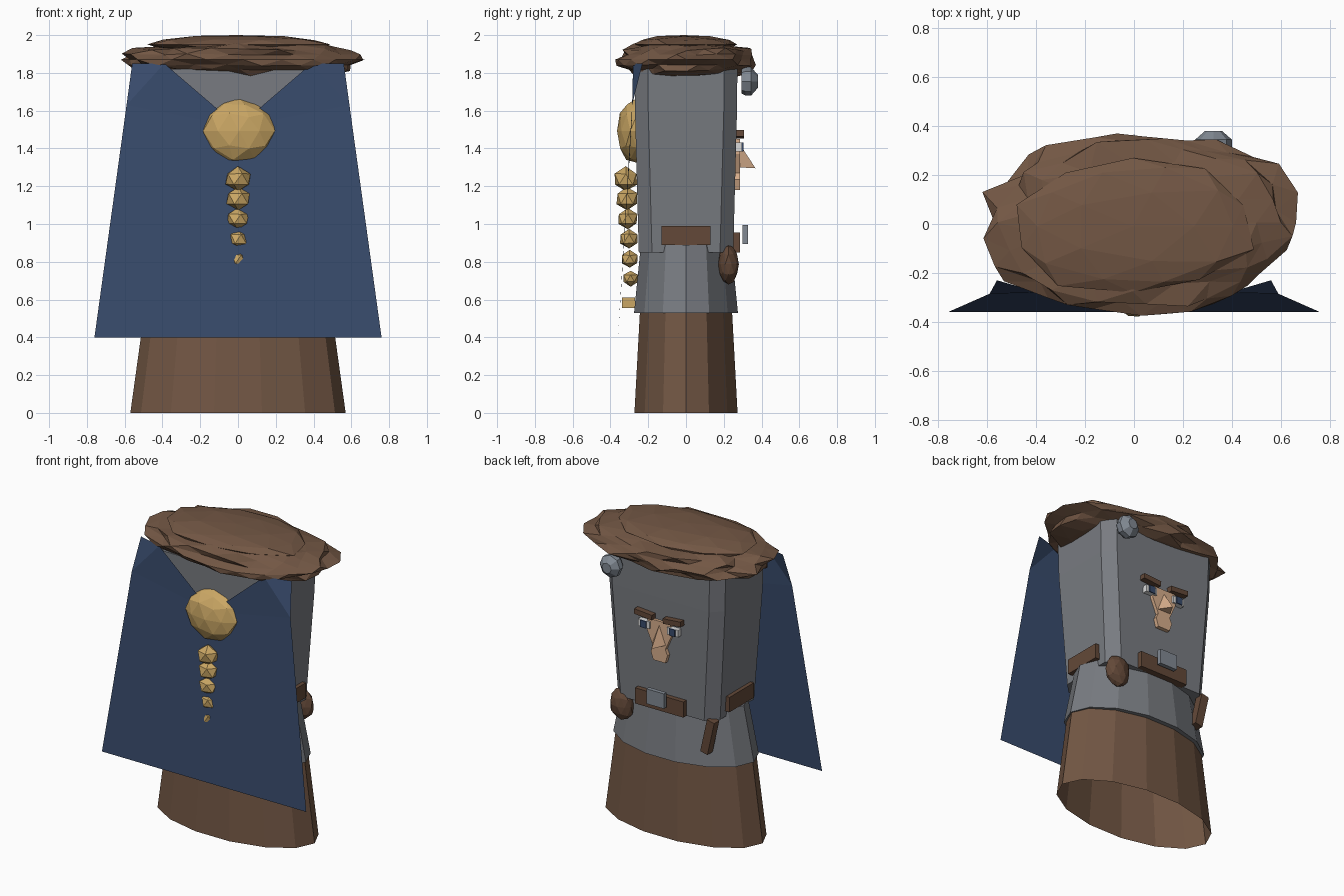
import bpy, bmesh, math, random
from mathutils import Vector, Matrix

cube = bpy.data.objects.get("Cube")
if cube:
    bpy.data.objects.remove(cube, do_unlink=True)


def material(name, rgb):
    m = bpy.data.materials.new(name)
    m.use_nodes = True
    m.diffuse_color = (*rgb, 1)
    m.node_tree.nodes["Principled BSDF"].inputs["Base Color"].default_value = (*rgb, 1)
    return m


BROWN = material("warm brown", (0.17, 0.095, 0.058))
DARK = material("dark brown", (0.125, 0.066, 0.04))
GREY = material("steel grey", (0.19, 0.2, 0.22))
METAL = material("metal", (0.22, 0.25, 0.29))
BLUE = material("navy cloth", (0.04, 0.07, 0.15))
GOLD = material("golden hair", (0.6, 0.39, 0.13))
SKIN = material("skin", (0.68, 0.42, 0.26))
WHITE = material("eye white", (0.7, 0.7, 0.7))


def finish(name, bm, mat, normals=True):
    if normals:
        bmesh.ops.recalc_face_normals(bm, faces=bm.faces)
    mesh = bpy.data.meshes.new(name)
    bm.to_mesh(mesh)
    bm.free()
    mesh.materials.append(mat)
    ob = bpy.data.objects.new(name, mesh)
    bpy.context.collection.objects.link(ob)
    return ob


def loft(name, rings, mat, caps=True):
    """Skin a list of equally long point rings."""
    bm = bmesh.new()
    rows = [[bm.verts.new(p) for p in ring] for ring in rings]
    n = len(rows[0])
    for a, b in zip(rows, rows[1:]):
        for i in range(n):
            j = (i + 1) % n
            bm.faces.new((a[i], a[j], b[j], b[i]))
    if caps:
        bm.faces.new(rows[0])
        bm.faces.new(rows[-1])
    return finish(name, bm, mat)


def ellipse(rx, ry, z, n=14):
    return [(rx * math.cos(math.tau * i / n), ry * math.sin(math.tau * i / n), z)
            for i in range(n)]


def chamfered(hx, hy, z, cut=0.07):
    quarter = [(hx, hy - cut), (hx - cut, hy)]
    pts = quarter + [(-x, y) for x, y in reversed(quarter)]
    pts += [(-x, -y) for x, y in pts]
    return [(x, y, z) for x, y in pts]


def box(name, lo, hi, mat, lean=0.0):
    lo, hi = Vector(lo), Vector(hi)
    size = hi - lo
    bm = bmesh.new()
    bmesh.ops.create_cube(bm, size=1, matrix=Matrix.Translation((lo + hi) / 2)
                          @ Matrix.Rotation(lean, 4, 'Y') @ Matrix.Diagonal((*size, 1)))
    return finish(name, bm, mat)


def blob(name, lo, hi, mat, detail=2, rough=0.1, seed=1):
    """Faceted, uneven ball fitted to a bounding box."""
    rng = random.Random(seed)
    bm = bmesh.new()
    bmesh.ops.create_icosphere(bm, subdivisions=detail, radius=1)
    for v in bm.verts:
        v.co *= 1 + rng.uniform(-rough, rough)
    for k in range(3):
        a = min(v.co[k] for v in bm.verts)
        b = max(v.co[k] for v in bm.verts)
        for v in bm.verts:
            v.co[k] = lo[k] + (v.co[k] - a) / (b - a) * (hi[k] - lo[k])
    return finish(name, bm, mat)


def prism(name, outline, y0, y1, mat):
    """Outline in x, z extruded along y."""
    return loft(name, [[(x, y, z) for x, z in outline] for y in (y0, y1)], mat)


# Robe, tunic skirt and torso
loft("robe", [ellipse(0.57, 0.28, 0), ellipse(0.495, 0.25, 0.54)], BROWN, caps=False)
loft("tunic_skirt", [ellipse(0.505, 0.282, 0.53), ellipse(0.43, 0.245, 0.89)], GREY)
loft("torso", [chamfered(0.38, 0.25, 0.85), chamfered(0.43, 0.27, 1.6),
               chamfered(0.435, 0.272, 1.82)], GREY)

# Shaggy cap of hair in two layers
blob("hair", (-0.62, -0.375, 1.755), (0.67, 0.37, 1.985), BROWN, 3, 0.1, 4)
blob("hair_crown", (-0.48, -0.28, 1.9), (0.49, 0.27, 2.0), BROWN, 2, 0.08, 7)

# Cape sheet with a notched neckline
bm = bmesh.new()
left, right = [[bm.verts.new((s * x, y, z)) for x, y, z in
                ((0.56, -0.23, 1.85), (0.39, -0.28, 1.85), (0.59, -0.285, 1.63),
                 (0.76, -0.36, 0.4))] for s in (1, -1)]
notch = bm.verts.new((0, -0.288, 1.515))
hem = bm.verts.new((0, -0.36, 0.4))
for top, inner, fold, low in (left, right):
    bm.faces.new((top, inner, fold))
    bm.faces.new((inner, notch, fold))
    bm.faces.new((notch, hem, low, fold))
finish("cape", bm, BLUE)

# Beard and braid
blob("beard", (-0.185, -0.365, 1.325), (0.195, -0.15, 1.665), GOLD, 2, 0.06, 3)
for i in range(6):
    r = 0.066 - 0.0048 * i
    y, z = -0.318 + 0.005 * i, 1.24 - 0.106 * i
    blob(f"braid_bead_{i + 1}", (-r, y - r * 0.9, z - r), (r, y + r * 0.9, z + r),
         GOLD, 1, 0.08, i + 10)
box("braid_tie", (-0.03, -0.34, 0.555), (0.03, -0.27, 0.61), GOLD)

# Belt, buckle, pouch and handle
box("belt", (-0.415, -0.13, 0.89), (0.415, 0.13, 0.99), DARK)
box("belt_back", (-0.18, 0.2, 0.85), (0.18, 0.285, 0.955), DARK)
box("buckle", (-0.065, 0.3, 0.895), (0.065, 0.328, 0.995), METAL)
blob("pouch", (0.24, 0.17, 0.68), (0.4, 0.28, 0.89), DARK, 2, 0.05, 5)
box("handle", (-0.36, 0.195, 0.63), (-0.305, 0.25, 0.86), DARK, lean=-0.22)

# Round clasp behind the shoulder
clasp = []
for r, y in ((0.065, 0.295), (0.075, 0.315), (0.075, 0.345), (0.035, 0.38)):
    clasp.append([(0.325 + x, y, 1.755 + z) for x, z, _ in ellipse(r, r, 0, 8)])
loft("clasp", clasp, METAL)

# Face
half = [(0.085, 1.45), (0.09, 1.37), (0.045, 1.27), (0.062, 1.235), (0.045, 1.18)]
prism("face", half + [(-x, z) for x, z in reversed(half)], 0.2, 0.285, SKIN)
bm = bmesh.new()
bmesh.ops.convex_hull(bm, input=[bm.verts.new(p) for p in
                                 ((0, 0.28, 1.43), (0, 0.368, 1.295),
                                  (0.05, 0.28, 1.3), (-0.05, 0.28, 1.3))])
finish("nose", bm, SKIN)
for side, s in (("left", 1), ("right", -1)):
    x = 0.107 * s
    box(side + "_eye", (x - 0.042, 0.25, 1.385), (x + 0.042, 0.296, 1.432), WHITE)
    box(side + "_iris", (x - 0.022, 0.296, 1.385), (x + 0.022, 0.304, 1.432), BLUE)
    box(side + "_brow", (x - 0.066, 0.25, 1.458), (x + 0.066, 0.306, 1.492), DARK,
        lean=-0.08 * s)
